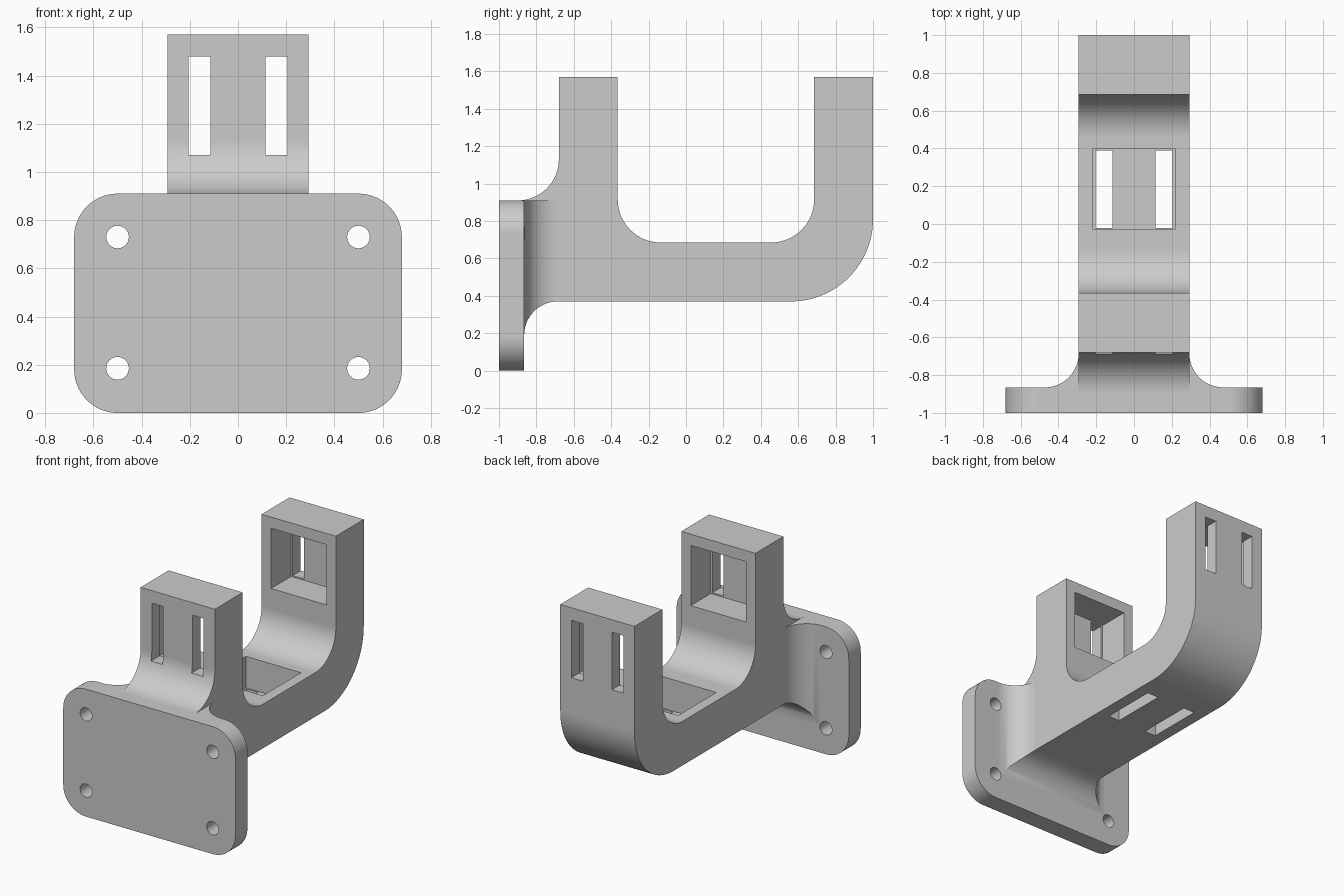
import bpy
import bmesh
import math

cube = bpy.data.objects.get("Cube")
if cube:
    bpy.data.objects.remove(cube, do_unlink=True)

grey = bpy.data.materials.new("light_grey")
grey.use_nodes = True
COLOUR = (0.6, 0.6, 0.6, 1)
grey.diffuse_color = COLOUR
grey.node_tree.nodes["Principled BSDF"].inputs["Base Color"].default_value = COLOUR


def finish(name, bm):
    bmesh.ops.recalc_face_normals(bm, faces=bm.faces)
    mesh = bpy.data.meshes.new(name)
    bm.to_mesh(mesh)
    bm.free()
    mesh.materials.append(grey)
    obj = bpy.data.objects.new(name, mesh)
    bpy.context.collection.objects.link(obj)
    return obj


def loft(name, rings):
    """Closed solid through matching rings of points."""
    bm = bmesh.new()
    loops = [[bm.verts.new(p) for p in ring] for ring in rings]
    n = len(loops[0])
    for a, b in zip(loops, loops[1:]):
        for i in range(n):
            j = (i + 1) % n
            bm.faces.new((a[i], a[j], b[j], b[i]))
    bm.faces.new(loops[0])
    bm.faces.new(loops[-1])
    return finish(name, bm)


def arc(cu, cv, r, start, end, steps=20):
    angles = [math.radians(start + (end - start) * i / steps) for i in range(steps + 1)]
    return [(cu + r * math.cos(a), cv + r * math.sin(a)) for a in angles]


def box(name, x0, x1, y0, y1, z0, z1):
    rect = [(x0, z0), (x1, z0), (x1, z1), (x0, z1)]
    return loft(name, [[(x, y, z) for x, z in rect] for y in (y0, y1)])


def boolean(target, other, operation):
    """Apply a boolean and discard the helper."""
    mod = target.modifiers.new("boolean", "BOOLEAN")
    mod.operation = operation
    mod.solver = "EXACT"
    mod.object = other
    bpy.context.view_layer.objects.active = target
    bpy.ops.object.modifier_apply(modifier=mod.name)
    bpy.data.objects.remove(other, do_unlink=True)


HALF, BOTTOM, FLOOR, TOP = 0.293, 0.37, 0.685, 1.57
PLATE_X, PLATE_TOP, PLATE_BACK = 0.68, 0.91, -0.865
FILLET, CORNER = 0.18, 0.18

# U-shaped arm: side profile extruded across x
profile = [(-0.9, BOTTOM)]
profile += arc(0.56, BOTTOM + 0.44, 0.44, -90, 0, 32)
profile += [(1.0, TOP), (0.685, TOP)]
profile += arc(0.455, FLOOR + 0.23, 0.23, 0, -90)
profile += arc(-0.135, FLOOR + 0.23, 0.23, -90, -180)
profile += [(-0.365, TOP), (-0.68, TOP)]
profile += arc(-0.9, PLATE_TOP + 0.22, 0.22, 0, -90)
bracket = loft("hook_bracket", [[(x, y, z) for y, z in profile] for x in (-HALF, HALF)])

# Rounded mounting plate
cx, low, high = PLATE_X - CORNER, CORNER, PLATE_TOP - CORNER
outline = (arc(cx, high, CORNER, 0, 90) + arc(-cx, high, CORNER, 90, 180)
           + arc(-cx, low, CORNER, 180, 270) + arc(cx, low, CORNER, 270, 360))
plate = loft("mounting_plate", [[(x, y, z) for x, z in outline] for y in (-1, PLATE_BACK)])
boolean(bracket, plate, "UNION")

# Mitred fillet flaring from the arm into the plate
sections = [(-0.9, FILLET)]
for u, v in arc(0, 0, FILLET, 180, 90):
    sections.append((PLATE_BACK + FILLET + u, FILLET - v))
rings = []
for y, d in sections:
    w, z = HALF + d, BOTTOM - d
    rings.append([(-w, y, z), (w, y, z), (w, y, PLATE_TOP), (-w, y, PLATE_TOP)])
boolean(bracket, loft("flare", rings), "UNION")

# Screw holes in the plate
for x in (-0.5, 0.5):
    for z in (0.185, 0.73):
        circle = arc(x, z, 0.047, 0, 360, 32)[:-1]
        hole = loft("screw_hole", [[(u, y, v) for u, v in circle] for y in (-1.1, -0.8)])
        boolean(bracket, hole, "DIFFERENCE")

# Recessed pockets on the inner faces, each with two slots through the wall
POCKET, WALL = 0.218, 0.09
cuts = [(-POCKET, POCKET, -0.68 + WALL, -0.3, 1.06, 1.49),
        (-POCKET, POCKET, 0.6, 1.0 - WALL, 1.06, 1.49),
        (-POCKET, POCKET, -0.03, 0.4, BOTTOM + WALL, 0.75)]
for s in (-1, 1):
    a, b = sorted((s * 0.115, s * 0.205))
    cuts += [(a, b, -0.8, -0.5, 1.07, 1.48),
             (a, b, 0.8, 1.1, 1.07, 1.48),
             (a, b, -0.02, 0.39, 0.3, 0.55)]
for cut in cuts:
    boolean(bracket, box("opening", *cut), "DIFFERENCE")

# Smooth curves with crisp edges
bpy.ops.object.select_all(action="DESELECT")
bracket.select_set(True)
bpy.context.view_layer.objects.active = bracket
bpy.ops.object.shade_smooth_by_angle(angle=math.radians(25))
weighted = bracket.modifiers.new("weighted_normals", "WEIGHTED_NORMAL")
weighted.keep_sharp = True
